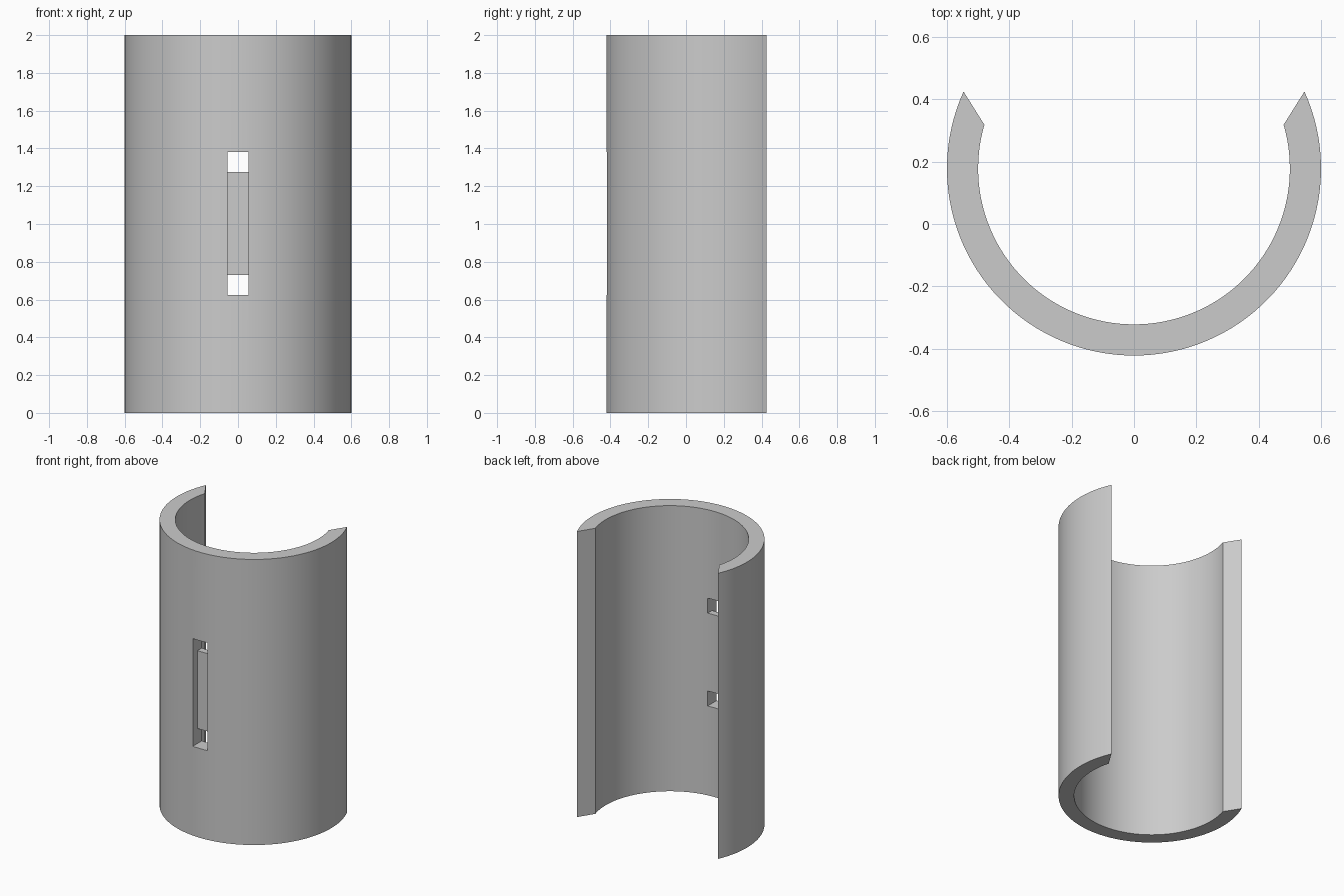
import bpy, bmesh, math

cube = bpy.data.objects.get("Cube")
if cube:
    bpy.data.objects.remove(cube, do_unlink=True)

CENTER_Y = 0.178
HEIGHT = 2.0
SEGMENTS = 80


def arc(radius, end_deg):
    """Points on an arc open to the back, from the left tip round to the right tip."""
    start = math.radians(end_deg)
    span = -math.pi - 2 * start
    return [(radius * math.cos(start + span * i / SEGMENTS),
             CENTER_Y + radius * math.sin(start + span * i / SEGMENTS))
            for i in range(SEGMENTS + 1)]


def prism(name, points, offset):
    """Extrude a closed outline of 3D points along an offset."""
    bm = bmesh.new()
    face = bm.faces.new([bm.verts.new(p) for p in points])
    result = bmesh.ops.extrude_face_region(bm, geom=[face])
    moved = [g for g in result["geom"] if isinstance(g, bmesh.types.BMVert)]
    bmesh.ops.translate(bm, vec=offset, verts=moved)
    bmesh.ops.recalc_face_normals(bm, faces=bm.faces)
    mesh = bpy.data.meshes.new(name)
    bm.to_mesh(mesh)
    bm.free()
    obj = bpy.data.objects.new(name, mesh)
    bpy.context.collection.objects.link(obj)
    return obj


# Material
grey = bpy.data.materials.new("light grey")
grey.use_nodes = True
color = (0.6, 0.6, 0.6, 1)
grey.diffuse_color = color
grey.node_tree.nodes["Principled BSDF"].inputs["Base Color"].default_value = color

# Open tube sleeve with slanted end faces
outline = arc(0.6, 24.3) + arc(0.5, 16.3)[::-1]
sleeve = prism("open_sleeve", [(x, y, 0) for x, y in outline], (0, 0, HEIGHT))
sleeve.data.materials.append(grey)

# Slot with a recessed bridge: a C-shaped side profile cut through the front wall
front, bridge, back = -0.6, -0.368, -0.2
low, bridge_low, bridge_high, high = 0.625, 0.73, 1.275, 1.38
side = [(front, low), (back, low), (back, bridge_low), (bridge, bridge_low),
        (bridge, bridge_high), (back, bridge_high), (back, high), (front, high)]
cutter = prism("slot_cutter", [(-0.056, y, z) for y, z in side], (0.112, 0, 0))
cutter.hide_render = True

cut = sleeve.modifiers.new("slot", "BOOLEAN")
cut.operation = "DIFFERENCE"
cut.solver = "EXACT"
cut.object = cutter

# Apply the cut, then shade with crisp edges
bpy.ops.object.select_all(action="DESELECT")
sleeve.select_set(True)
bpy.context.view_layer.objects.active = sleeve
bpy.ops.object.modifier_apply(modifier=cut.name)
bpy.data.objects.remove(cutter, do_unlink=True)
bpy.ops.object.shade_smooth_by_angle(angle=math.radians(25))
